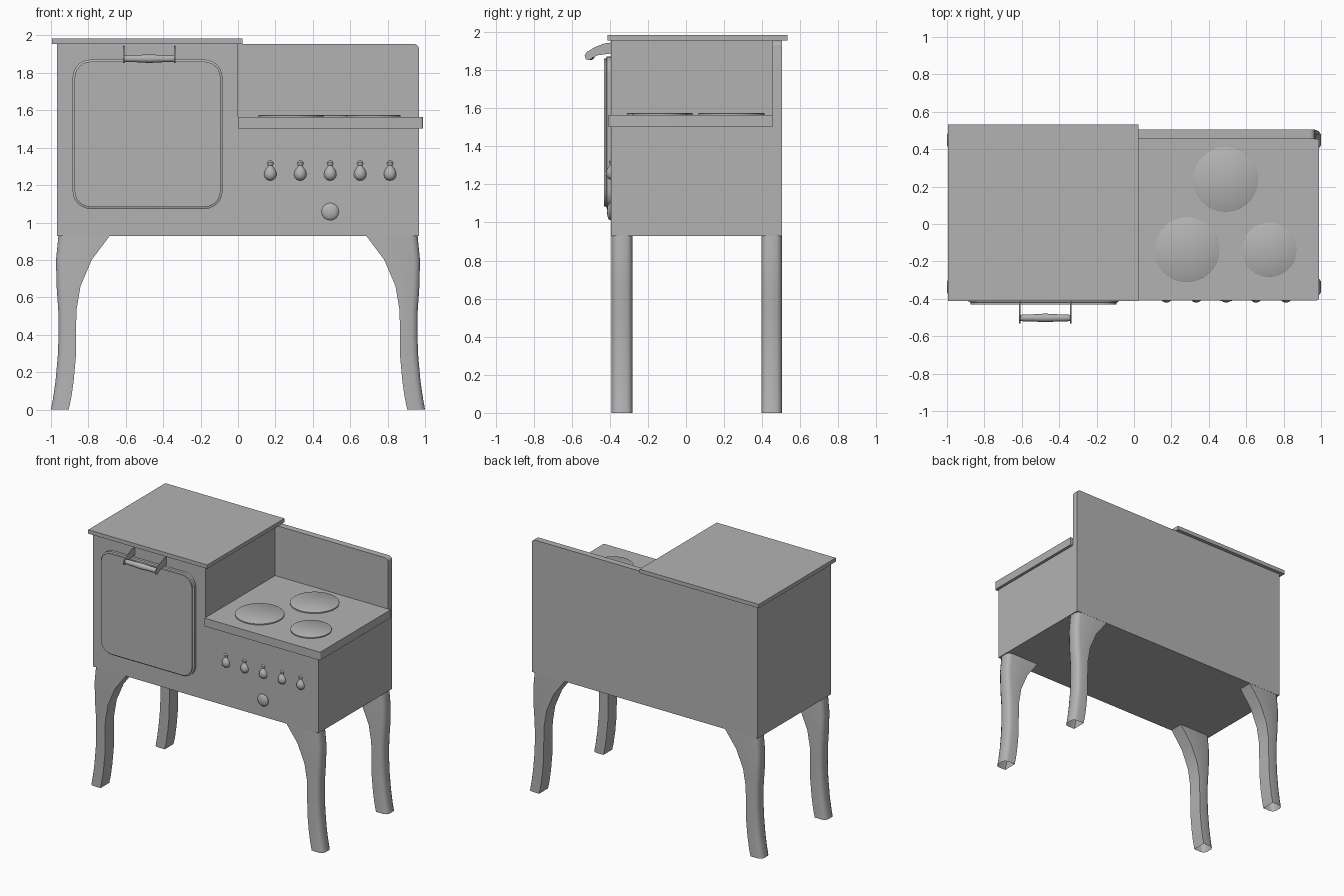
import bpy, bmesh, math

if "Cube" in bpy.data.objects:
    bpy.data.objects.remove(bpy.data.objects["Cube"])

# Dark grey enamel shared by all parts
grey = bpy.data.materials.new("dark_grey")
grey.diffuse_color = (0.45, 0.45, 0.45, 1)
grey.use_nodes = True
grey.node_tree.nodes["Principled BSDF"].inputs["Base Color"].default_value = grey.diffuse_color


def finish(name, bm, smooth=True):
    bmesh.ops.recalc_face_normals(bm, faces=bm.faces)
    mesh = bpy.data.meshes.new(name)
    bm.to_mesh(mesh)
    bm.free()
    mesh.materials.append(grey)
    ob = bpy.data.objects.new(name, mesh)
    bpy.context.collection.objects.link(ob)
    if smooth:
        bpy.ops.object.select_all(action='DESELECT')
        ob.select_set(True)
        bpy.context.view_layer.objects.active = ob
        bpy.ops.object.shade_smooth_by_angle(angle=math.radians(35))
    return ob


def loft(name, rings, cap_start=True, smooth=True):
    """Skin a list of equal-length closed rings and cap the ends."""
    bm = bmesh.new()
    vs = [[bm.verts.new(p) for p in r] for r in rings]
    n = len(vs[0])
    for a, b in zip(vs, vs[1:]):
        for i in range(n):
            j = (i + 1) % n
            bm.faces.new((a[i], a[j], b[j], b[i]))
    if cap_start:
        bm.faces.new(vs[0])
    bm.faces.new(vs[-1])
    return finish(name, bm, smooth)


def extrude_y(name, pts, y0, y1, **kw):
    return loft(name, [[(x, y, z) for x, z in pts] for y in (y0, y1)], **kw)


def arc(cx, cz, r, a0, a1, n=6):
    return [(cx + r * math.cos(math.radians(a0 + (a1 - a0) * i / n)),
             cz + r * math.sin(math.radians(a0 + (a1 - a0) * i / n))) for i in range(n + 1)]


def rounded_rect(x0, x1, z0, z1, r):
    return (arc(x1 - r, z1 - r, r, 0, 90) + arc(x0 + r, z1 - r, r, 90, 180)
            + arc(x0 + r, z0 + r, r, 180, 270) + arc(x1 - r, z0 + r, r, 270, 360))


def lathe(name, profile, loc, axis='Z', n=24):
    """Revolve (radius, height) pairs about an axis through loc."""
    rings = []
    for r, h in profile:
        ring = []
        for i in range(n):
            a = 2 * math.pi * i / n
            c, s = r * math.cos(a), r * math.sin(a)
            p = {'Z': (c, s, h), 'X': (h, c, s), 'Y': (c, -h, s)}[axis]
            ring.append([p[k] + loc[k] for k in range(3)])
        rings.append(ring)
    return loft(name, rings)


# Stepped cabinet: tall oven on the left, low stove on the right
extrude_y("cabinet", [(-0.967, 0.928), (0.967, 0.928), (0.967, 1.505), (0, 1.505),
                      (0, 1.955), (-0.967, 1.955)], -0.395, 0.505, smooth=False)
extrude_y("oven_lid", [(-0.995, 1.955), (0.025, 1.955), (0.025, 1.985), (-0.995, 1.985)],
          -0.412, 0.532, smooth=False)
# Cooktop slab with small rounded front corner
top = [(0, 0.455), (0, -0.408)] + arc(0.977, -0.396, 0.012, -90, 0, 4) + [(0.989, 0.455)]
loft("cooktop", [[(x, y, z) for x, y in top] for z in (1.502, 1.565)])
extrude_y("backsplash", [(0, 1.5), (0.967, 1.5)] + arc(0.939, 1.927, 0.028, 0, 90)
          + [(0, 1.955)], 0.455, 0.505)

# Burner plates
for i, (x, y, r) in enumerate([(0.49, 0.238, 0.173), (0.283, -0.138, 0.173), (0.723, -0.138, 0.145)]):
    lathe(f"burner_{i + 1}", [(r, 0), (r, 0.009), (r - 0.003, 0.011)], (x, y, 1.564), n=48)

# Oven door with a stepped front edge
door_rings = []
for inset, y in [(0, -0.39), (0, -0.416), (0.011, -0.42), (0.011, -0.43)]:
    door_rings.append([(x, y, z) for x, z in rounded_rect(
        -0.884 + inset, -0.083 - inset, 1.073 + inset, 1.871 - inset, 0.095 - inset)])
loft("oven_door", door_rings)

# Oven handle: two curved side plates and a turned grip
arm = [(-0.39, 1.945), (-0.43, 1.94), (-0.48, 1.92), (-0.522, 1.895), (-0.532, 1.876),
       (-0.526, 1.857), (-0.508, 1.852), (-0.49, 1.865), (-0.465, 1.878), (-0.39, 1.888)]
for side, x in (("left", -0.614), ("right", -0.341)):
    loft(f"handle_arm_{side}", [[(x + d, y, z) for y, z in arm] for d in (0, 0.006)])
lathe("handle_grip", [(0.015, -0.136), (0.018, -0.12), (0.019, -0.1), (0.019, -0.07), (0.021, -0.035),
                      (0.023, 0), (0.021, 0.035), (0.019, 0.07), (0.019, 0.1), (0.018, 0.12),
                      (0.015, 0.136)], (-0.474, -0.502, 1.876), axis='X')

# Row of bulb-shaped tap knobs
knob = [(0.004, -0.039), (0.02, -0.034), (0.031, -0.022), (0.035, -0.005), (0.032, 0.012),
        (0.024, 0.027), (0.016, 0.037), (0.015, 0.043), (0.019, 0.051), (0.019, 0.059),
        (0.012, 0.068), (0.003, 0.072)]
for i in range(5):
    lathe(f"tap_knob_{i + 1}", knob, (0.173 + 0.16 * i, -0.385, 1.262))

# Round domed button
lathe("round_button", [(0.046, 0), (0.046, 0.006), (0.041, 0.012), (0.03, 0.017),
                       (0.015, 0.02), (0.003, 0.021)], (0.493, -0.394, 1.058), axis='Y', n=32)

# Curved hollow-footed legs: (height, outer x, inner x) stations, rounded outside, square inside
stations = [(0.0, 1.0, 0.905), (0.06, 0.989, 0.892), (0.15, 0.976, 0.879), (0.28, 0.964, 0.867),
            (0.4, 0.959, 0.866), (0.53, 0.961, 0.864), (0.66, 0.97, 0.842),
            (0.8, 0.973, 0.782), (0.932, 0.96, 0.683)]
for sx, side in ((-1, "left"), (1, "right")):
    for yc, place in ((-0.336, "front"), (0.45, "back")):
        rings = []
        for z, o, n in stations:
            sec = [(o, -0.028), (o - 0.012, -0.046), (o - 0.032, -0.054), (n, -0.054),
                   (n, 0.054), (o - 0.032, 0.054), (o - 0.012, 0.046), (o, 0.028)]
            rings.append([(sx * x, yc + y, z) for x, y in sec])
        loft(f"{place}_leg_{side}", rings, cap_start=False)
